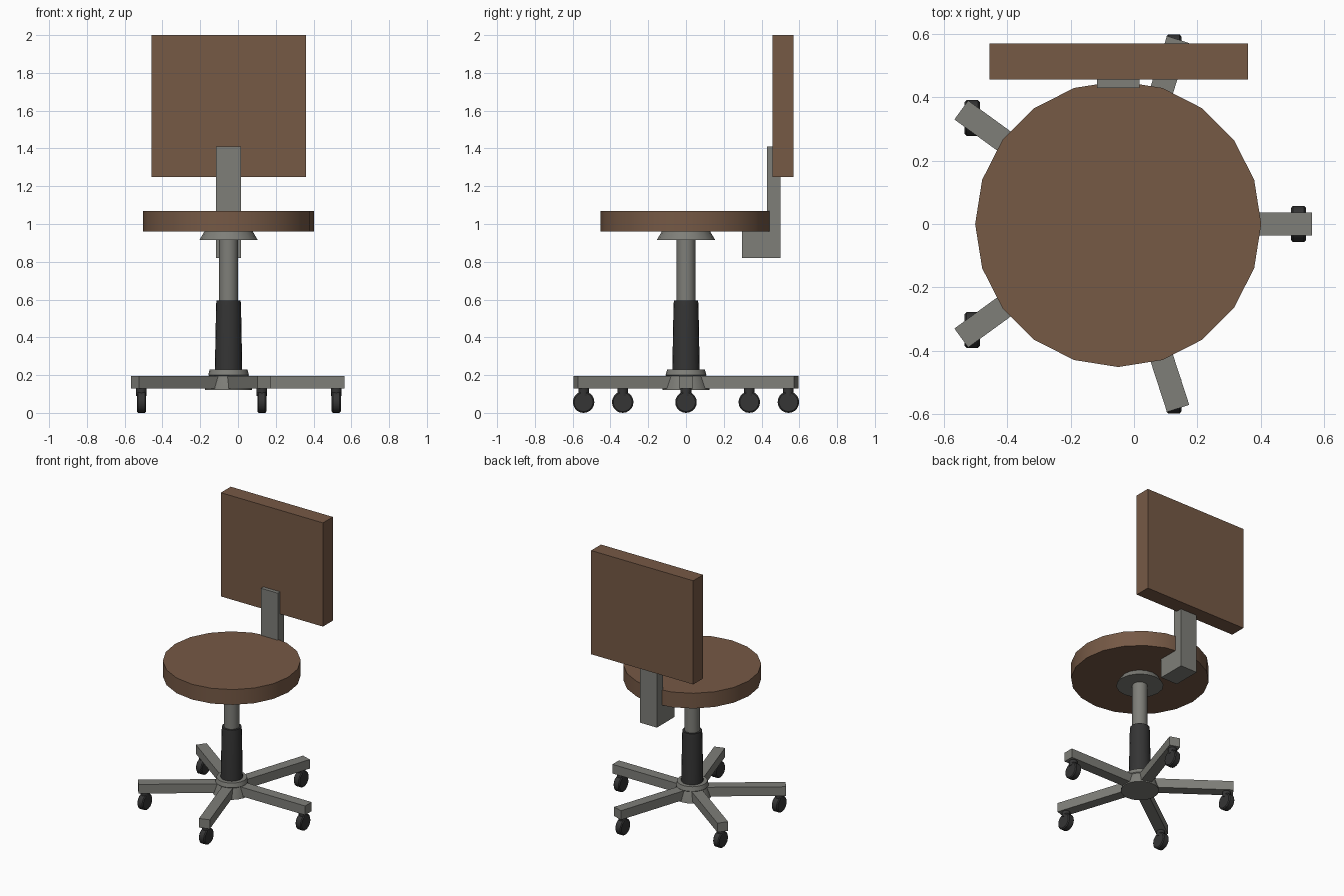
import bpy, bmesh
from math import sin, cos, pi, radians
from mathutils import Matrix, Vector

if "Cube" in bpy.data.objects:
    bpy.data.objects.remove(bpy.data.objects["Cube"])

CX = -0.05  # axis of the column and seat


def material(name, rgb):
    m = bpy.data.materials.new(name)
    m.diffuse_color = (*rgb, 1)
    m.use_nodes = True
    m.node_tree.nodes["Principled BSDF"].inputs["Base Color"].default_value = m.diffuse_color
    return m


BROWN = material("brown_upholstery", (0.18, 0.10, 0.06))
DARK = material("dark_plastic", (0.035, 0.035, 0.035))
GREY = material("grey_metal", (0.21, 0.21, 0.19))


def finish(bm, name, mat, smooth=False):
    bmesh.ops.recalc_face_normals(bm, faces=bm.faces)
    me = bpy.data.meshes.new(name)
    bm.to_mesh(me)
    bm.free()
    ob = bpy.data.objects.new(name, me)
    bpy.context.collection.objects.link(ob)
    me.materials.append(mat)
    if smooth:
        bpy.ops.object.select_all(action='DESELECT')
        ob.select_set(True)
        bpy.context.view_layer.objects.active = ob
        bpy.ops.object.shade_smooth_by_angle(angle=radians(35))
    return ob


def lathe(name, profile, sides, mat, matrix):
    """Closed solid of revolution about local z from (radius, z) points."""
    bm = bmesh.new()
    rings = [[bm.verts.new((r * cos(2 * pi * i / sides), r * sin(2 * pi * i / sides), z))
              for i in range(sides)] for r, z in profile]
    for a, b in zip(rings, rings[1:]):
        for i in range(sides):
            j = (i + 1) % sides
            bm.faces.new((a[i], a[j], b[j], b[i]))
    bm.faces.new(rings[0])
    bm.faces.new(rings[-1])
    bm.transform(matrix)
    return finish(bm, name, mat, True)


def box(name, lo, hi, mat, matrix=Matrix()):
    lo, hi = Vector(lo), Vector(hi)
    bm = bmesh.new()
    bmesh.ops.create_cube(bm, size=1)
    bm.transform(matrix @ Matrix.Translation((lo + hi) / 2) @ Matrix.Diagonal((*(hi - lo), 1)))
    return finish(bm, name, mat)


AXIS = Matrix.Translation((CX, 0, 0))

# Seat and its mounting plate
lathe("seat", [(0.452, 0.96), (0.452, 1.07)], 20, BROWN, AXIS)
lathe("seat_plate", [(0.155, 0.915), (0.125, 0.965)], 16, GREY, AXIS)

# Column, sleeve and hub
lathe("column", [(0.05, 0.55), (0.05, 0.93)], 20, GREY, AXIS)
lathe("column_sleeve", [(0.073, 0.2), (0.066, 0.57), (0.064, 0.595)], 20, DARK, AXIS)
lathe("hub", [(0.125, 0.12), (0.122, 0.135), (0.103, 0.195), (0.108, 0.2), (0.1, 0.23)], 20, GREY, AXIS)

# Five legs with casters, wheels all rolling along y
for k in range(5):
    a = radians(72 * k)
    box(f"leg_{k + 1}", (0.03, -0.037, 0.13), (0.613, 0.037, 0.196), GREY,
        AXIS @ Matrix.Rotation(a, 4, 'Z'))
    x, y = CX + 0.57 * cos(a), 0.57 * sin(a)
    lathe(f"caster_stem_{k + 1}", [(0.028, 0.09), (0.028, 0.135)], 12, DARK,
          Matrix.Translation((x, y, 0)))
    lathe(f"caster_wheel_{k + 1}", [(0.05, -0.024), (0.057, -0.018), (0.057, 0.018), (0.05, 0.024)],
          20, DARK, Matrix.Translation((x, y, 0.057)) @ Matrix.Rotation(pi / 2, 4, 'Y'))

# L-shaped back bracket, extruded along x
bm = bmesh.new()
outline = [(0.297, 0.82), (0.5, 0.82), (0.5, 1.41), (0.43, 1.41), (0.43, 0.962), (0.297, 0.962)]
face = bm.faces.new([bm.verts.new((-0.117, y, z)) for y, z in outline])
ext = bmesh.ops.extrude_face_region(bm, geom=[face])
bmesh.ops.translate(bm, vec=(0.134, 0, 0),
                    verts=[g for g in ext["geom"] if isinstance(g, bmesh.types.BMVert)])
finish(bm, "back_bracket", GREY)

# Backrest
box("backrest", (-0.457, 0.457, 1.25), (0.36, 0.57, 2.0), BROWN)
